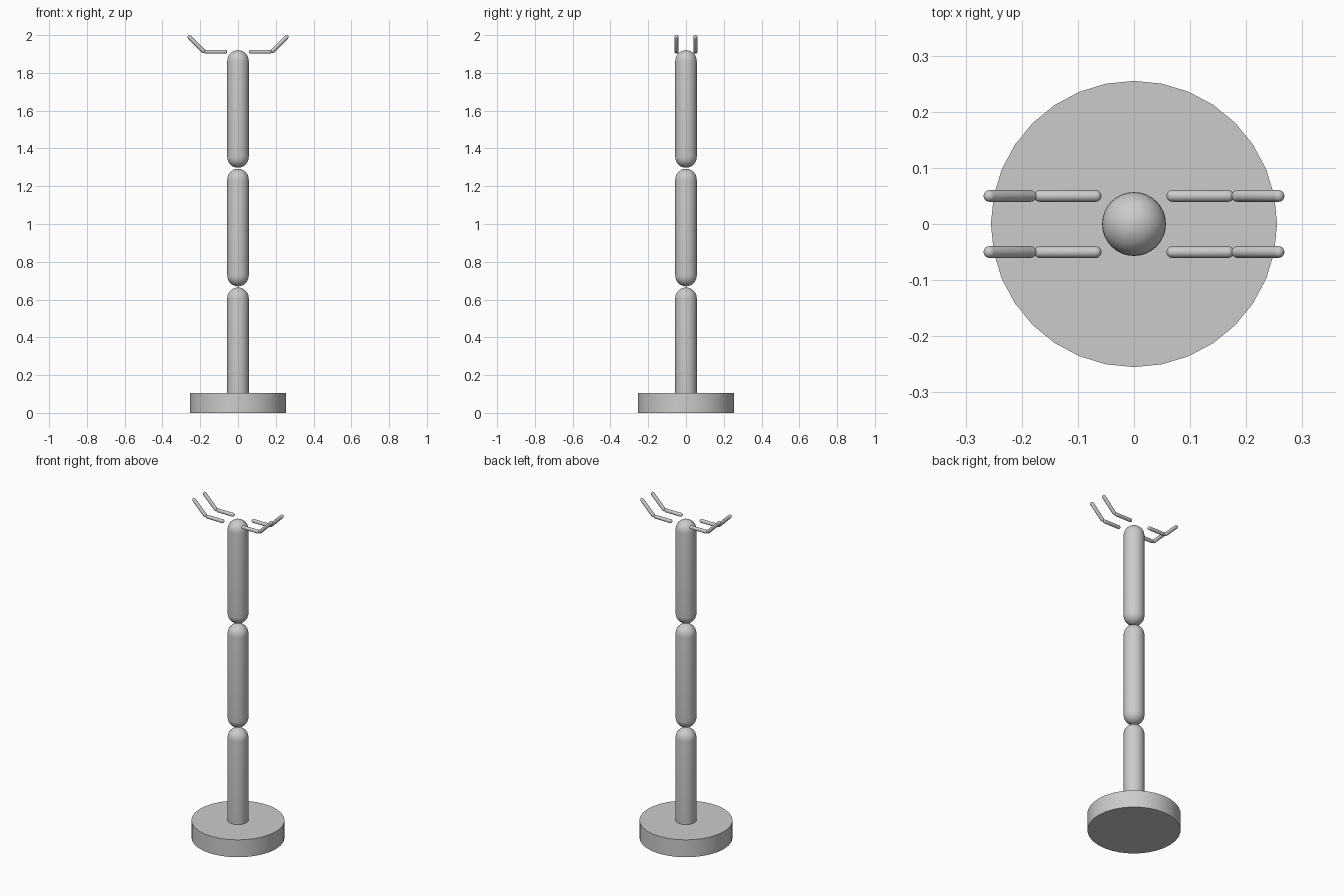
import bpy, bmesh
from math import sin, cos, pi
from mathutils import Vector

cube = bpy.data.objects.get("Cube")
if cube:
    bpy.data.objects.remove(cube, do_unlink=True)

grey = bpy.data.materials.new("light grey")
grey.use_nodes = True
colour = (0.6, 0.6, 0.6, 1)
grey.diffuse_color = colour
grey.node_tree.nodes["Principled BSDF"].inputs["Base Color"].default_value = colour


def add_object(name, bm):
    bmesh.ops.recalc_face_normals(bm, faces=bm.faces)
    mesh = bpy.data.meshes.new(name)
    bm.to_mesh(mesh)
    bm.free()
    mesh.materials.append(grey)
    obj = bpy.data.objects.new(name, mesh)
    bpy.context.collection.objects.link(obj)
    bpy.ops.object.select_all(action="DESELECT")
    obj.select_set(True)
    bpy.context.view_layer.objects.active = obj
    bpy.ops.object.shade_smooth_by_angle(angle=pi / 6)
    return obj


def capsule(name, start, end, radius, segments=32, rings=8):
    """Round-ended rod; start and end are the centres of its end spheres."""
    start, end = Vector(start), Vector(end)
    length = (end - start).length
    profile = []
    for base, first in ((0, -pi / 2), (length, 0)):
        for i in range(rings + 1):
            a = first + i / rings * pi / 2
            profile.append((radius * cos(a), 0, base + radius * sin(a)))
    bm = bmesh.new()
    verts = [bm.verts.new(p) for p in profile]
    edges = [bm.edges.new(pair) for pair in zip(verts, verts[1:])]
    bmesh.ops.spin(bm, geom=verts + edges, cent=(0, 0, 0), axis=(0, 0, 1),
                   angle=2 * pi, steps=segments)
    bmesh.ops.remove_doubles(bm, verts=bm.verts, dist=radius * 0.001)
    obj = add_object(name, bm)
    obj.rotation_mode = "QUATERNION"
    obj.rotation_quaternion = (end - start).to_track_quat("Z", "Y")
    obj.location = start


# Round base
BASE_HEIGHT = 0.105
bm = bmesh.new()
bmesh.ops.create_cone(bm, cap_ends=True, segments=32, radius1=0.255,
                      radius2=0.255, depth=BASE_HEIGHT)
bmesh.ops.translate(bm, verts=bm.verts, vec=(0, 0, BASE_HEIGHT / 2))
add_object("base", bm)

# Three stacked arm links
LINK_RADIUS, LINK_LENGTH, PITCH = 0.057, 0.622, 0.628
for i, name in enumerate(("lower_link", "middle_link", "upper_link")):
    bottom = 0.042 + i * PITCH
    capsule(name, (0, 0, bottom + LINK_RADIUS),
            (0, 0, bottom + LINK_LENGTH - LINK_RADIUS), LINK_RADIUS)

# Four two-part fingers, two on each side
R = 0.0105
for side, sx in (("left", 1), ("right", -1)):
    for place, y in (("front", -0.05), ("back", 0.05)):
        capsule(f"{side}_{place}_finger_base", (sx * 0.0685, y, 1.912),
                (sx * 0.1675, y, 1.912), R, 24, 6)
        capsule(f"{side}_{place}_finger_tip", (sx * 0.1845, y, 1.9165),
                (sx * 0.2575, y, 1.9895), R, 24, 6)
